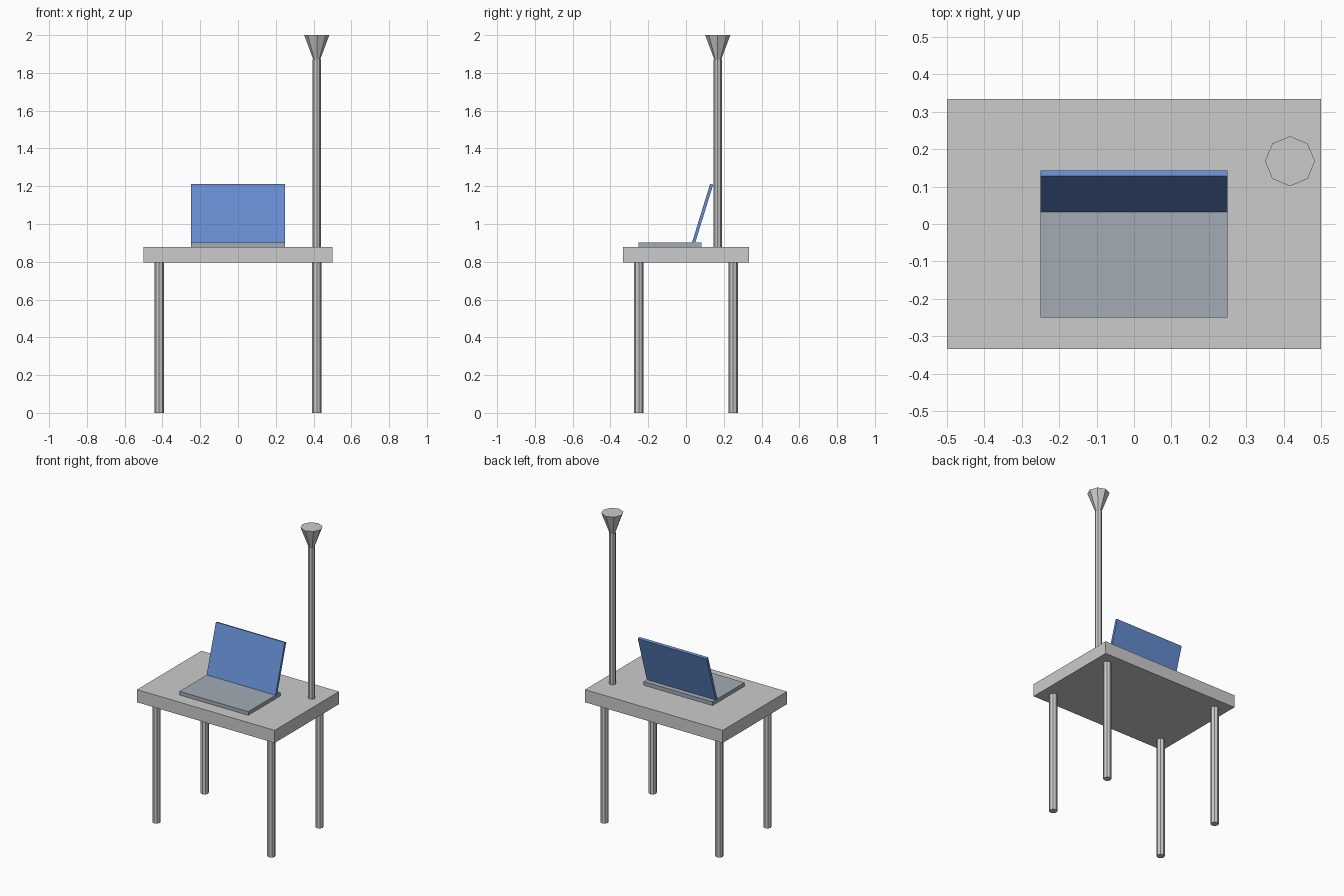
import bpy
import math

if "Cube" in bpy.data.objects:
    bpy.data.objects.remove(bpy.data.objects["Cube"])


def colour(obj, name, rgb):
    mat = bpy.data.materials.new(name)
    mat.diffuse_color = (*rgb, 1)
    mat.use_nodes = True
    mat.node_tree.nodes["Principled BSDF"].inputs["Base Color"].default_value = mat.diffuse_color
    obj.data.materials.append(mat)


def box(name, size, centre, tilt=0):
    bpy.ops.mesh.primitive_cube_add(size=1, location=centre, rotation=(tilt, 0, 0))
    obj = bpy.context.object
    obj.name = name
    obj.scale = size
    return obj


def rod(name, x, y, z0, z1, r0, r1):
    bpy.ops.mesh.primitive_cone_add(vertices=8, radius1=r0, radius2=r1,
                                    depth=z1 - z0, location=(x, y, (z0 + z1) / 2))
    bpy.context.object.name = name
    return bpy.context.object


TABLE_BOTTOM, TABLE_TOP = 0.795, 0.878

# Table top and four legs
box("table_top", (1, 0.667, TABLE_TOP - TABLE_BOTTOM), (0, 0, (TABLE_BOTTOM + TABLE_TOP) / 2))
for y, depth in ((-0.25, "front"), (0.25, "back")):
    for x, side in ((-0.417, "left"), (0.417, "right")):
        rod(f"{depth}_{side}_leg", x, y, 0, TABLE_BOTTOM, 0.025, 0.025)

# Lamp: pole with an upward-flaring shade
rod("lamp_pole", 0.417, 0.168, TABLE_TOP, 1.87, 0.0215, 0.0215)
rod("lamp_shade", 0.417, 0.168, 1.867, 2.0, 0.0167, 0.0667)

# Laptop: base and leaning screen
base = box("laptop_base", (0.5, 0.333, 0.024), (0, -0.084, TABLE_TOP + 0.012))
colour(base, "slate", (0.36, 0.41, 0.46))
screen = box("laptop_screen", (0.5, 0.0167, 0.333), (0, 0.0865, 1.051), tilt=-0.3)
colour(screen, "screen_blue", (0.13, 0.27, 0.64))
